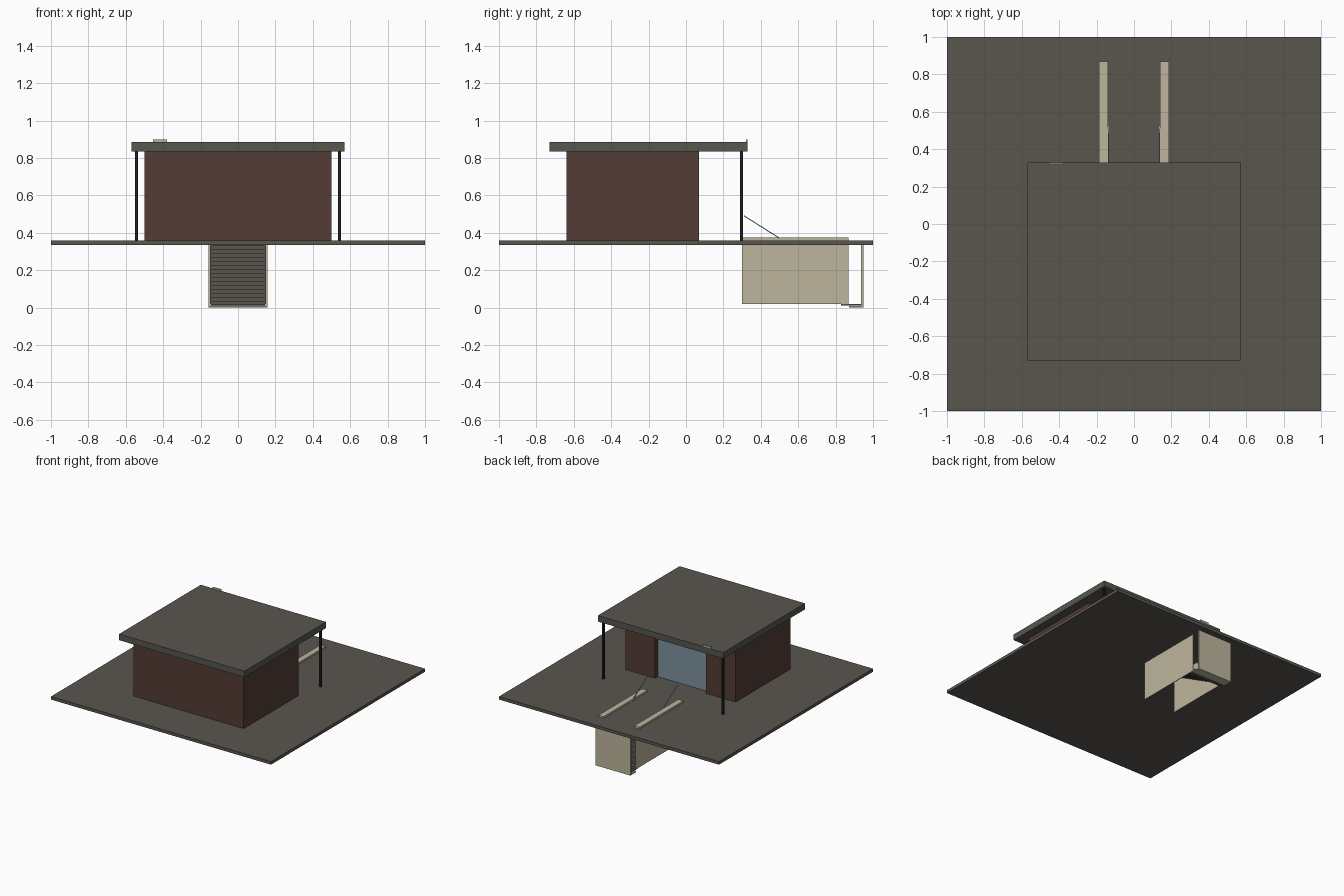
import bpy, bmesh, math

if "Cube" in bpy.data.objects:
    bpy.data.objects.remove(bpy.data.objects["Cube"])

def lin(c):
    c /= 255
    return c / 12.92 if c <= 0.04045 else ((c + 0.055) / 1.055) ** 2.4

def material(name, r, g, b):
    m = bpy.data.materials.new(name)
    m.diffuse_color = (lin(r), lin(g), lin(b), 1)
    m.use_nodes = True
    m.node_tree.nodes["Principled BSDF"].inputs["Base Color"].default_value = m.diffuse_color
    return m

STONE = material("stone grey", 90, 86, 79)
FASCIA = material("fascia grey green", 84, 88, 78)
BRICK = material("brick brown", 83, 60, 54)
CONCRETE = material("pale concrete", 190, 181, 158)
GLASS = material("blue glass", 126, 147, 158)
METAL = material("black metal", 30, 30, 29)
RAIL = material("rail steel", 140, 158, 170)

def finish(name, bm, *mats):
    bmesh.ops.recalc_face_normals(bm, faces=bm.faces)
    me = bpy.data.meshes.new(name)
    bm.to_mesh(me)
    bm.free()
    for m in mats:
        me.materials.append(m)
    ob = bpy.data.objects.new(name, me)
    bpy.context.collection.objects.link(ob)
    return ob

def box(name, x, y, z, *mats):
    """Box from (min, max) ranges on each axis."""
    bm = bmesh.new()
    bmesh.ops.create_cube(bm, size=1)
    for v in bm.verts:
        v.co = [r[0] if c < 0 else r[1] for r, c in zip((x, y, z), v.co)]
    return finish(name, bm, *mats)

def prism(name, pts, depth, mat):
    """Extrude a polygon of 3D points along a vector."""
    bm = bmesh.new()
    face = bm.faces.new([bm.verts.new(p) for p in pts])
    ext = bmesh.ops.extrude_face_region(bm, geom=[face])
    bmesh.ops.translate(bm, vec=depth,
                        verts=[g for g in ext["geom"] if isinstance(g, bmesh.types.BMVert)])
    return finish(name, bm, mat)

# Street slab
box("street_slab", (-1, 1), (-1, 1), (0.335, 0.36), STONE)

# Pavilion walls, with a doorway recess in the back
DOOR, RECESS = 0.232, 0.03
plan = [(-0.5, -0.64), (0.5, -0.64), (0.5, 0.07), (DOOR, 0.07),
        (DOOR, RECESS), (-DOOR, RECESS), (-DOOR, 0.07), (-0.5, 0.07)]
prism("pavilion_walls", [(x, y, 0.36) for x, y in plan], (0, 0, 0.475), BRICK)

# Glass door panels
w = 2 * DOOR / 3
for i in range(3):
    x0 = -DOOR + i * w
    box(f"glass_panel_{i + 1}", (x0 + 0.001, x0 + w - 0.001),
        (RECESS - 0.002, RECESS + 0.004), (0.36, 0.835), GLASS)

# Flat roof, fascia faces coloured by direction
roof = box("flat_roof", (-0.57, 0.57), (-0.73, 0.33), (0.835, 0.885), STONE, FASCIA)
for p in roof.data.polygons:
    p.material_index = 0 if abs(p.normal.z) > 0.5 else 1

# Small plate standing on the roof edge
box("roof_plate", (-0.455, -0.38), (0.322, 0.328), (0.885, 0.9), CONCRETE)

# Stair flight: folded sheet of risers and treads going down to the back
STEPS, Y0, Y1, Z0, Z1 = 15, 0.30, 0.87, 0.335, 0.018
dy, dz, t = (Y1 - Y0) / STEPS, (Z0 - Z1) / STEPS, 0.006
upper, lower = [(Y0, Z0)], [(Y0, Z0 - t)]
for i in range(STEPS):
    y, z = Y0 + (i + 1) * dy, Z0 - i * dz
    upper += [(y, z), (y, z - dz)]
    lower += [(y - t, z - t), (y - t, z - dz - t)]
prism("stair_flight", [(-0.144, y, z) for y, z in upper + lower[::-1]], (0.288, 0, 0), STONE)

# Landing, its base and the end wall
box("landing", (-0.144, 0.144), (0.83, 0.937), (0.01, 0.018), STONE)
box("landing_base", (-0.158, 0.158), (0.872, 0.948), (0, 0.009), CONCRETE)
box("end_wall", (-0.158, 0.158), (0.936, 0.948), (0, 0.355), CONCRETE)

for side, s in (("left", -1), ("right", 1)):
    def span(a, b):
        return tuple(sorted((s * a, s * b)))
    # Roof posts
    box(f"{side}_post", span(0.535, 0.551), (0.289, 0.305), (0.36, 0.835), METAL)
    # Stairwell side walls and kerbs
    box(f"{side}_stair_wall", span(0.144, 0.15), (0.3, 0.87), (0.018, 0.345), CONCRETE)
    box(f"{side}_kerb", span(0.14, 0.186), (0.3, 0.87), (0.36, 0.375), CONCRETE)
    # Sloping handrails running parallel to the stair
    rail = [(0.31, 0.494), (0.87, 0.141), (0.87, 0.135), (0.31, 0.488)]
    prism(f"{side}_handrail", [(s * 0.133, y, z) for y, z in rail], (s * 0.007, 0, 0), RAIL)
